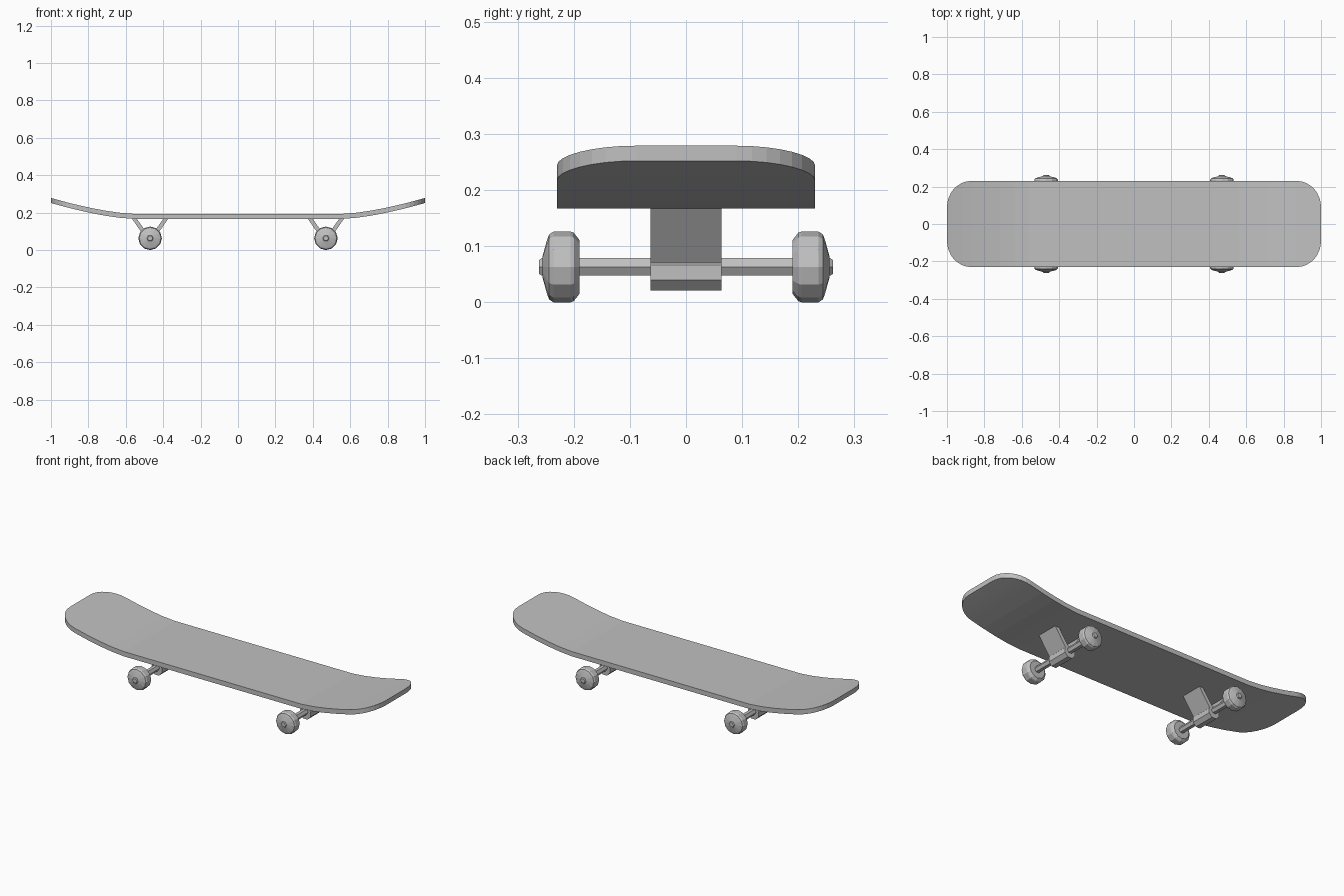
import bpy, bmesh, math

if "Cube" in bpy.data.objects:
    bpy.data.objects.remove(bpy.data.objects["Cube"])

GREY = (0.53, 0.53, 0.53, 1)
grey = bpy.data.materials.new("plain_grey")
grey.use_nodes = True
grey.diffuse_color = GREY
grey.node_tree.nodes["Principled BSDF"].inputs["Base Color"].default_value = GREY

HALF_WIDTH = 0.23
DECK_BOTTOM, DECK_THICK = 0.167, 0.027
FLAT = 0.56                       # half length of the level middle
AXLE_X, AXLE_Z = 0.47, 0.063


def finish(name, bm):
    bmesh.ops.recalc_face_normals(bm, faces=bm.faces)
    mesh = bpy.data.meshes.new(name)
    bm.to_mesh(mesh)
    bm.free()
    mesh.materials.append(grey)
    obj = bpy.data.objects.new(name, mesh)
    bpy.context.collection.objects.link(obj)
    return obj


def lathe(name, profile, sides, x, z, phase=0.0):
    """Closed solid turned about the y direction from (y, radius) pairs."""
    bm = bmesh.new()
    rings = []
    for y, r in profile:
        angles = [phase + math.tau * i / sides for i in range(sides)]
        rings.append([bm.verts.new((x + r * math.cos(a), y, z + r * math.sin(a))) for a in angles])
    for a, b in zip(rings, rings[1:]):
        for i in range(sides):
            j = (i + 1) % sides
            bm.faces.new((a[i], a[j], b[j], b[i]))
    bm.faces.new(rings[0])
    bm.faces.new(rings[-1])
    return finish(name, bm)


def extrude_y(name, points, half):
    """Solid from an (x, z) outline, spanning -half to half in y."""
    bm = bmesh.new()
    a = [bm.verts.new((x, -half, z)) for x, z in points]
    b = [bm.verts.new((x, half, z)) for x, z in points]
    for i in range(len(a)):
        j = (i + 1) % len(a)
        bm.faces.new((a[i], a[j], b[j], b[i]))
    bm.faces.new(a)
    bm.faces.new(b)
    return finish(name, bm)


def rise(x):
    t = max(0, (abs(x) - FLAT) / (1 - FLAT))
    return 0.085 * t ** 1.5


# Deck: cross-sections along x, with rounded corners and upturned ends
half = [(FLAT + 0.0775 * i, HALF_WIDTH) for i in range(4)]
for i in range(9):
    a = math.pi / 2 * (1 - i / 8)
    half.append((0.87 + 0.13 * math.cos(a), 0.09 + 0.14 * math.sin(a)))
stations = [(-x, w) for x, w in reversed(half)] + half

bm = bmesh.new()
sections = []
for x, w in stations:
    low = DECK_BOTTOM + rise(x)
    high = low + DECK_THICK
    sections.append([bm.verts.new((x, y, z)) for y, z in
                     ((-w, low), (w, low), (w, high), (-w, high))])
for a, b in zip(sections, sections[1:]):
    for i in range(4):
        j = (i + 1) % 4
        bm.faces.new((a[i], a[j], b[j], b[i]))
bm.faces.new(sections[0])
bm.faces.new(sections[-1])
finish("deck", bm)

# Trucks: bracket plates in a V, hub, axle and two wheels at each end
wheel_profile = [(0.19, 0.048), (0.2, 0.061), (0.206, 0.063), (0.236, 0.063),
                 (0.244, 0.058), (0.248, 0.047), (0.256, 0.018)]
axle_profile = [(-0.262, 0.014), (-0.257, 0.018), (0.257, 0.018), (0.262, 0.014)]

for end, sx in (("right", -1), ("left", 1)):
    x = sx * AXLE_X
    lathe(end + "_axle", axle_profile, 6, x, AXLE_Z)
    lathe(end + "_hub", [(-0.063, 0.035), (0.063, 0.035)], 8, x, 0.053, math.pi / 8)
    for side, d in (("outer", sx), ("inner", -sx)):
        extrude_y(end + "_" + side + "_bracket",
                  [(x + d * 0.1, 0.172), (x + d * 0.074, 0.172),
                   (x + d * 0.002, 0.07), (x + d * 0.022, 0.06)], 0.063)
    for side, sy in (("front", -1), ("back", 1)):
        lathe(end + "_" + side + "_wheel",
              [(sy * y, r) for y, r in wheel_profile], 12, x, AXLE_Z)
